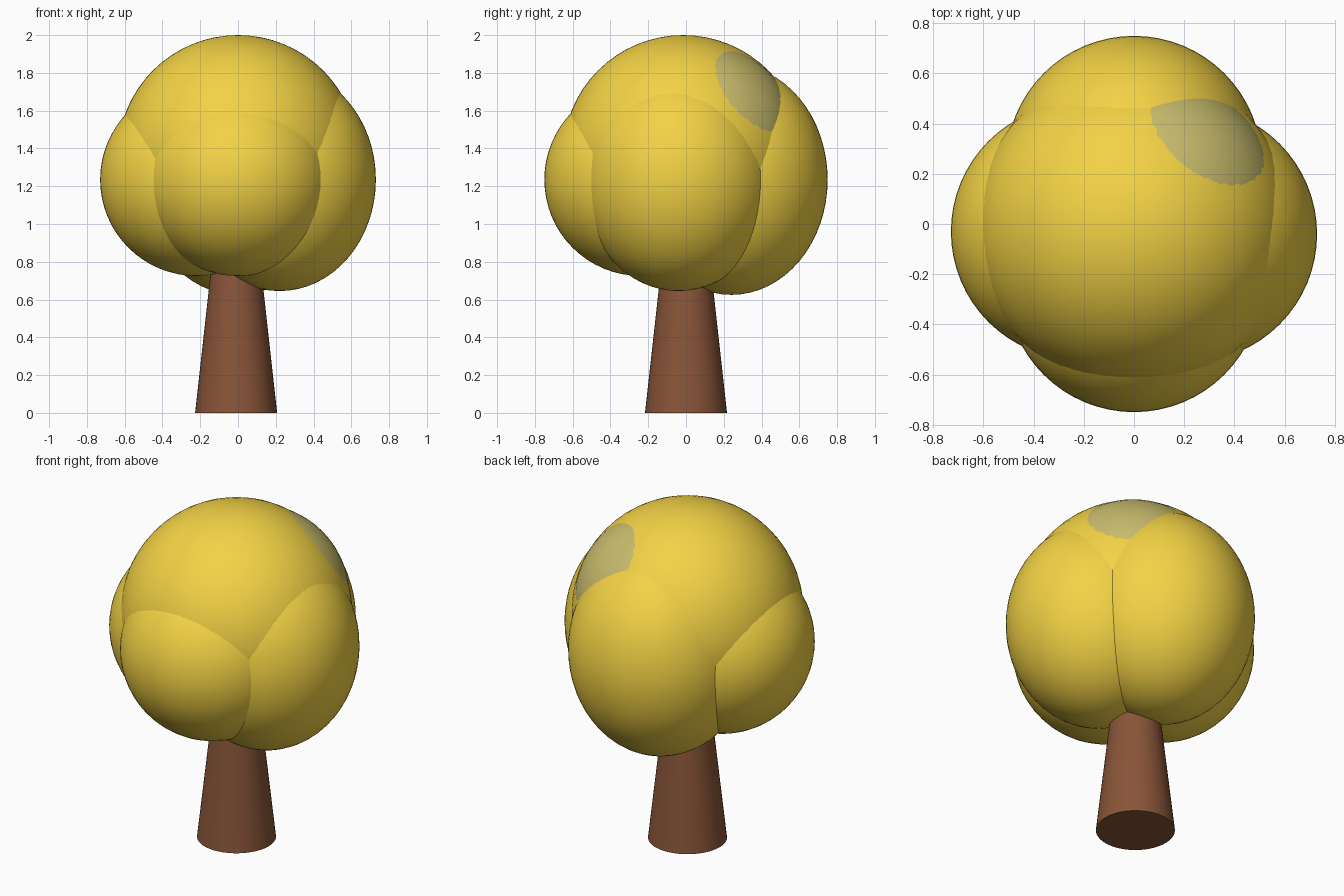
import bpy

if "Cube" in bpy.data.objects:
    bpy.data.objects.remove(bpy.data.objects["Cube"])


def make_material(name, color):
    mat = bpy.data.materials.new(name)
    mat.diffuse_color = (*color, 1)
    mat.use_nodes = True
    mat.node_tree.nodes["Principled BSDF"].inputs["Base Color"].default_value = mat.diffuse_color
    return mat


leaf_mat = make_material("leaf_yellow", (0.90, 0.65, 0.06))
pale_mat = make_material("pale_leaf", (0.58, 0.50, 0.15))
bark_mat = make_material("bark", (0.25, 0.09, 0.04))


def finish(name, mat):
    obj = bpy.context.object
    obj.name = name
    obj.data.materials.append(mat)
    bpy.ops.object.transform_apply(location=False, rotation=False, scale=True)
    bpy.ops.object.shade_smooth_by_angle()
    return obj


def clump(name, center, radius, height, mat=leaf_mat):
    """Rounded foliage clump; height is the vertical radius."""
    bpy.ops.mesh.primitive_uv_sphere_add(segments=64, ring_count=32, radius=1, location=center)
    bpy.context.object.scale = (radius, radius, height)
    return finish(name, mat)


# Tapered trunk running up into the foliage
TRUNK_H = 0.9
bpy.ops.mesh.primitive_cone_add(vertices=48, radius1=0.217, radius2=0.217 - 0.111 * TRUNK_H,
                                depth=TRUNK_H, location=(-0.01, 0, TRUNK_H / 2))
finish("trunk", bark_mat)

# Crown and the four clumps around it
clump("foliage_crown", (0, -0.015, 1.363), 0.637, 0.637)
clump("foliage_left", (-0.22, -0.03, 1.235), 0.51, 0.51)
clump("foliage_front", (0, -0.24, 1.235), 0.51, 0.51)
clump("foliage_right", (0.22, -0.04, 1.235), 0.51, 0.59)
clump("foliage_back", (0, 0.24, 1.235), 0.51, 0.61)

# Pale clump barely showing at the upper back right
clump("foliage_pale_patch", (0.072, 0.076, 1.446), 0.51, 0.51, pale_mat)
